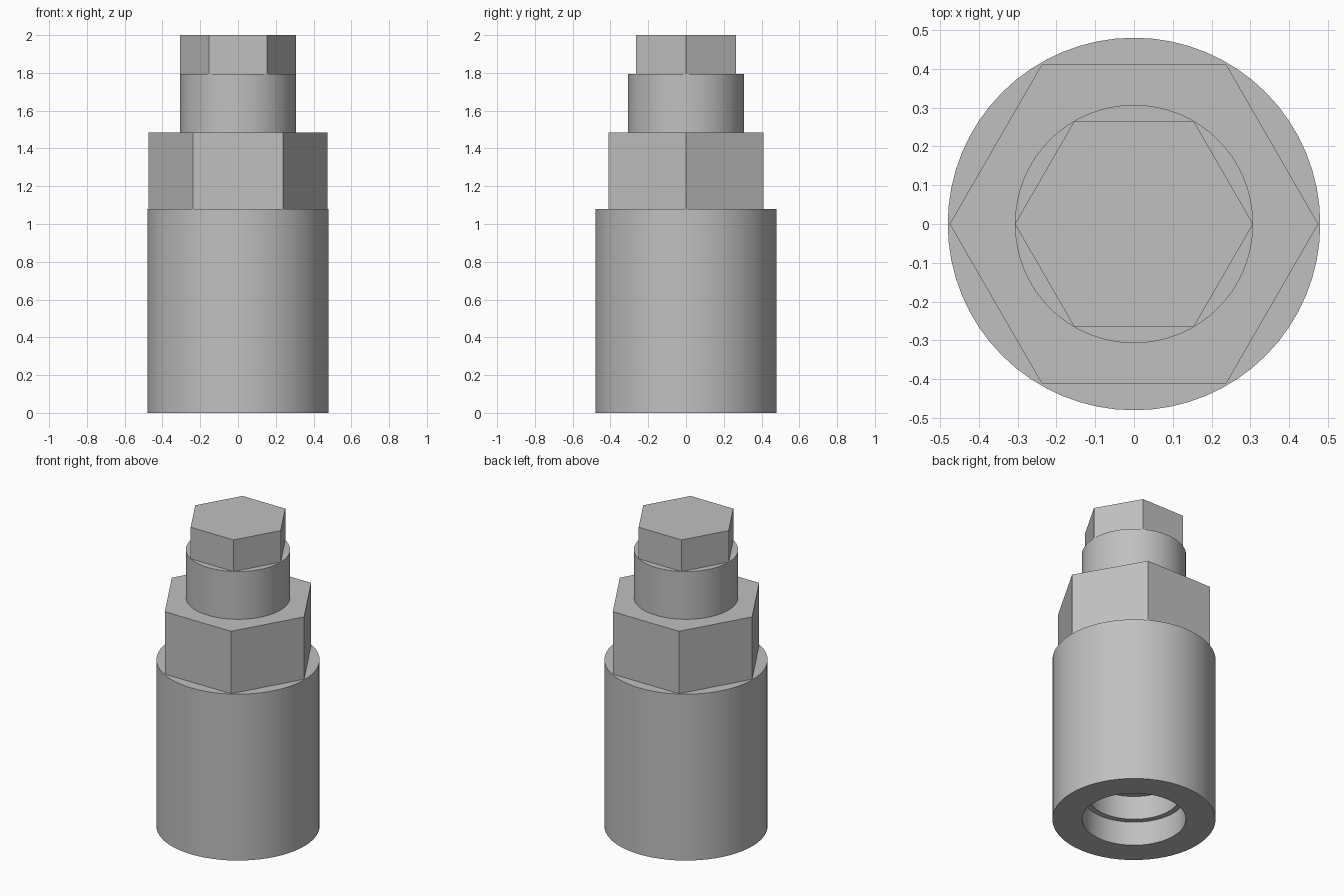
import bpy, bmesh, math

cube = bpy.data.objects.get("Cube")
if cube:
    bpy.data.objects.remove(cube, do_unlink=True)

steel = bpy.data.materials.new("grey_steel")
steel.use_nodes = True
grey = (0.53, 0.53, 0.53, 1)
steel.diffuse_color = grey
steel.node_tree.nodes["Principled BSDF"].inputs["Base Color"].default_value = grey


def lathe(name, profile, sides):
    """Sweep (radius, height) rings around z and cap both ends."""
    bm = bmesh.new()
    rings = []
    for r, z in profile:
        angles = [math.tau * i / sides for i in range(sides)]
        rings.append([bm.verts.new((r * math.cos(a), r * math.sin(a), z)) for a in angles])
    for low, high in zip(rings, rings[1:]):
        for i in range(sides):
            j = (i + 1) % sides
            bm.faces.new((low[i], low[j], high[j], high[i]))
    bm.faces.new(rings[0])
    bm.faces.new(rings[-1])
    bmesh.ops.recalc_face_normals(bm, faces=bm.faces)
    mesh = bpy.data.meshes.new(name)
    bm.to_mesh(mesh)
    bm.free()
    mesh.materials.append(steel)
    obj = bpy.data.objects.new(name, mesh)
    bpy.context.collection.objects.link(obj)
    bpy.ops.object.select_all(action='DESELECT')
    obj.select_set(True)
    bpy.context.view_layer.objects.active = obj
    bpy.ops.object.shade_smooth_by_angle(angle=math.radians(30))
    return obj


# Main sleeve with a stepped blind bore in its underside
lathe("sleeve", [(0.27, 0.31), (0.27, 0.156), (0.305, 0.156), (0.305, 0),
                 (0.48, 0), (0.48, 1.08)], 64)
# Large hexagonal collar
lathe("hex_collar", [(0.475, 1.08), (0.475, 1.485)], 6)
# Round neck
lathe("neck", [(0.307, 1.485), (0.307, 1.795)], 64)
# Small hexagonal head
lathe("hex_head", [(0.307, 1.795), (0.307, 2)], 6)
